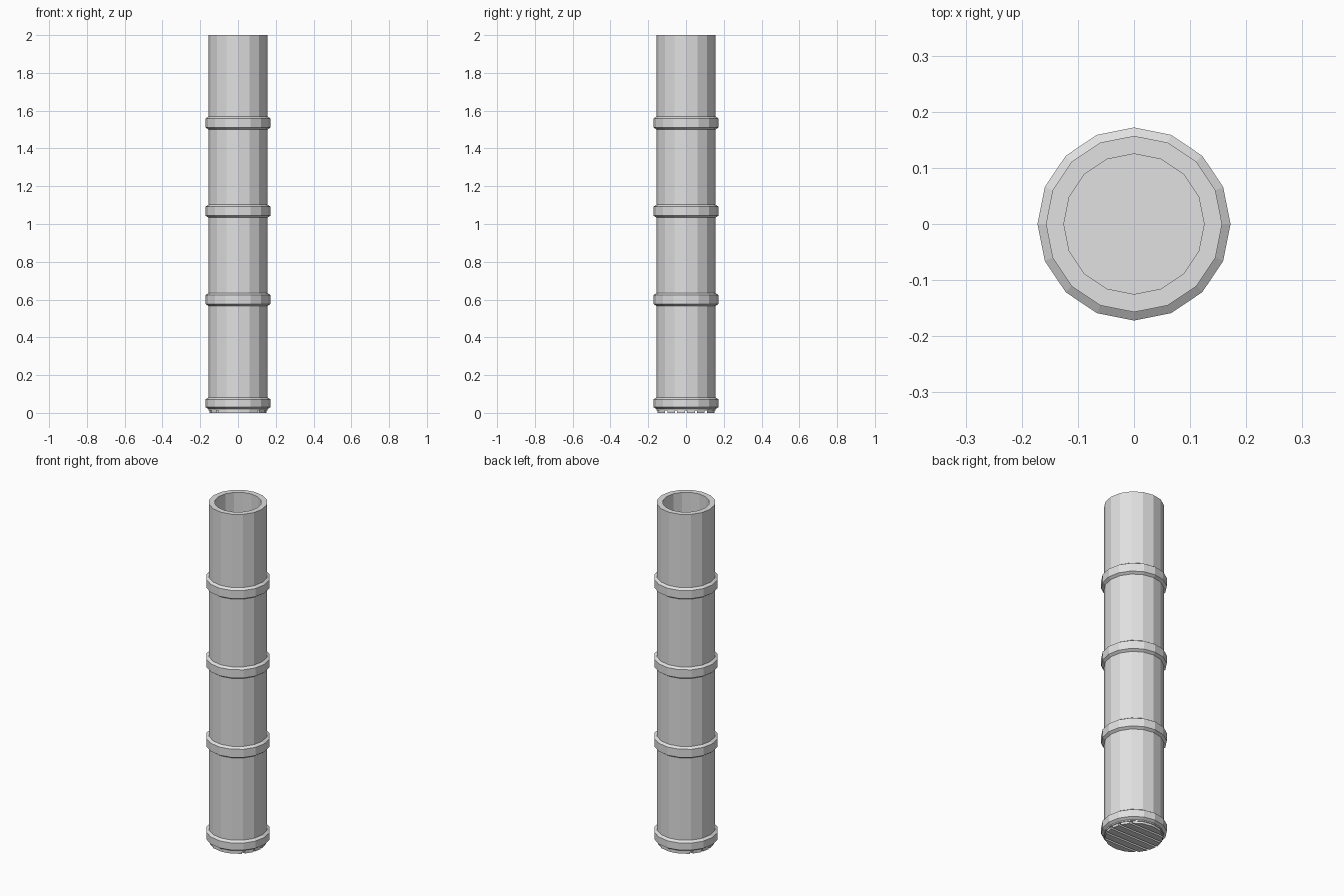
import bpy
import bmesh
from math import cos, sin, tau

SIDES = 16
RADIUS, BORE, BAND_RADIUS = 0.157, 0.125, 0.172
FOOT = 0.013  # height of the grip ribs

if "Cube" in bpy.data.objects:
    bpy.data.objects.remove(bpy.data.objects["Cube"])

grey = bpy.data.materials.new("light_grey")
grey.use_nodes = True
grey.diffuse_color = (0.75, 0.75, 0.75, 1)
grey.node_tree.nodes["Principled BSDF"].inputs["Base Color"].default_value = grey.diffuse_color


def add_object(name, bm):
    bmesh.ops.recalc_face_normals(bm, faces=bm.faces)
    mesh = bpy.data.meshes.new(name)
    bm.to_mesh(mesh)
    bm.free()
    mesh.materials.append(grey)
    obj = bpy.data.objects.new(name, mesh)
    bpy.context.collection.objects.link(obj)
    return obj


def lathe(name, profile, closed=False):
    """Turn (radius, z) points around z; open profiles get flat end caps."""
    bm = bmesh.new()
    rings = [[bm.verts.new((r * cos(tau * i / SIDES), r * sin(tau * i / SIDES), z))
              for i in range(SIDES)] for r, z in profile]
    pairs = list(zip(rings, rings[1:]))
    if closed:
        pairs.append((rings[-1], rings[0]))
    else:
        bm.faces.new(rings[0])
        bm.faces.new(rings[-1])
    for a, b in pairs:
        for i in range(SIDES):
            j = (i + 1) % SIDES
            bm.faces.new((a[i], a[j], b[j], b[i]))
    return add_object(name, bm)


# Hollow tube with a closed floor
lathe("tube", [(RADIUS, FOOT), (RADIUS, 2), (BORE, 2), (BORE, 0.06)])


# Bevelled bands around the tube
def band(name, low, high, bevel=0.01):
    inner = RADIUS - 0.01
    lathe(name, [(inner, low), (RADIUS, low), (BAND_RADIUS, low + bevel),
                 (BAND_RADIUS, high - bevel), (RADIUS, high), (inner, high)], closed=True)


band("base_band", 0.02, 0.082)
for label, middle in (("lower", 0.6), ("middle", 1.068), ("upper", 1.535)):
    band(label + "_band", middle - 0.034, middle + 0.034)

# Parallel grip ribs under the base, trimmed to the tube outline
RIBS, GAP = 6, 0.012
pitch = 2 * RADIUS / RIBS
for n in range(RIBS):
    start = -RADIUS + n * pitch
    rib = lathe(f"base_rib_{n + 1}", [(RADIUS - 0.004, 0), (RADIUS - 0.004, FOOT)])
    bm = bmesh.new()
    bm.from_mesh(rib.data)
    for y, side in ((start + GAP / 2, -1), (start + pitch - GAP / 2, 1)):
        cut = bmesh.ops.bisect_plane(bm, geom=bm.verts[:] + bm.edges[:] + bm.faces[:],
                                     plane_co=(0, y, 0), plane_no=(0, side, 0),
                                     clear_outer=True)
        edges = [e for e in cut["geom_cut"] if isinstance(e, bmesh.types.BMEdge)]
        if edges:
            bmesh.ops.holes_fill(bm, edges=edges)
    bmesh.ops.recalc_face_normals(bm, faces=bm.faces)
    bm.to_mesh(rib.data)
    bm.free()
